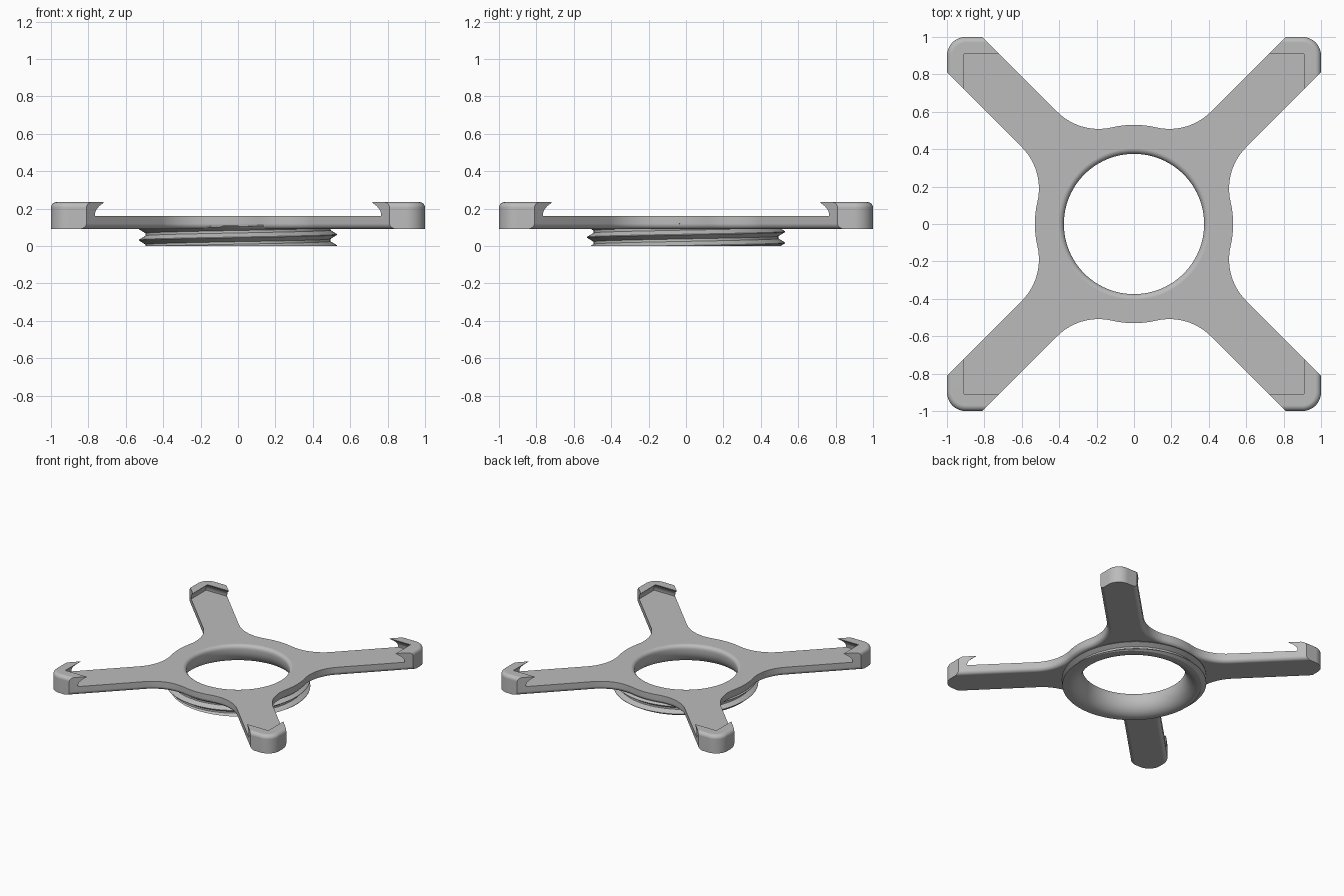
import bpy, bmesh, math
from math import sin, cos, pi, radians

cube = bpy.data.objects.get("Cube")
if cube:
    bpy.data.objects.remove(cube, do_unlink=True)

grey = bpy.data.materials.new("plain_grey")
grey.use_nodes = True
grey.diffuse_color = (0.5, 0.5, 0.5, 1)
grey.node_tree.nodes["Principled BSDF"].inputs["Base Color"].default_value = (0.5, 0.5, 0.5, 1)

BASE, DECK, TOP = 0.09, 0.16, 0.235     # arm underside, arm top, hook top
SEAT, BORE = 0.12, 0.375                # height where collar meets plate, hole radius
R_DISC, R_FILLET, HALF_W = 0.53, 0.312, 0.134


def finish(bm, name):
    bmesh.ops.recalc_face_normals(bm, faces=bm.faces)
    me = bpy.data.meshes.new(name)
    bm.to_mesh(me)
    bm.free()
    me.materials.append(grey)
    ob = bpy.data.objects.new(name, me)
    bpy.context.collection.objects.link(ob)
    return ob


def activate(ob):
    bpy.ops.object.select_all(action='DESELECT')
    ob.select_set(True)
    bpy.context.view_layer.objects.active = ob


def loft(rings, name, cap=True):
    """Skin a list of closed rings of equal length."""
    bm = bmesh.new()
    rows = [[bm.verts.new(p) for p in ring] for ring in rings]
    n = len(rows[0])
    for a, b in zip(rows, rows[1:]):
        for i in range(n):
            j = (i + 1) % n
            bm.faces.new((a[i], a[j], b[j], b[i]))
    if cap:
        bm.faces.new(rows[0])
        bm.faces.new(rows[-1])
    return finish(bm, name)


def circle(r, z, n=96):
    return [(r * cos(2 * pi * i / n), r * sin(2 * pi * i / n), z) for i in range(n)]


def arc(cx, cy, r, a0, a1, n):
    return [(cx + r * cos(a0 + (a1 - a0) * i / n), cy + r * sin(a0 + (a1 - a0) * i / n))
            for i in range(n + 1)]


def cut(ob, cutter):
    mod = ob.modifiers.new("cut", 'BOOLEAN')
    mod.operation, mod.solver, mod.object = 'DIFFERENCE', 'EXACT', cutter
    activate(ob)
    bpy.ops.object.modifier_apply(modifier=mod.name)
    bpy.data.objects.remove(cutter, do_unlink=True)


def smooth(ob):
    activate(ob)
    bpy.ops.object.shade_smooth_by_angle(angle=radians(30))
    mod = ob.modifiers.new("weighted", 'WEIGHTED_NORMAL')
    mod.keep_sharp = True


# Outline of one half arm, along u with half width v, from tip to disc
u_fillet = math.sqrt((R_DISC + R_FILLET) ** 2 - (HALF_W + R_FILLET) ** 2)
swing = math.atan2(HALF_W + R_FILLET, u_fillet)
u_corner = 0.9 * math.sqrt(2)
half = arc(u_corner, 0, 0.1, 0, pi / 4, 6)
half.append((1.28, HALF_W))
half += arc(u_fillet, HALF_W + R_FILLET, R_FILLET, -pi / 2, swing - pi, 14)
half += arc(0, 0, R_DISC, swing, pi / 4, 5)[1:]
arm = [(u, -v) for u, v in reversed(half[1:-1])] + half
outline = []
for k in range(4):
    a = pi / 4 + k * pi / 2
    outline += [(u * cos(a) - v * sin(a), u * sin(a) + v * cos(a)) for u, v in arm]

# Four-armed plate at full hook height, rounded under the sides and over the tips
bm = bmesh.new()
face = bm.faces.new([bm.verts.new((x, y, BASE)) for x, y in outline])
ext = bmesh.ops.extrude_face_region(bm, geom=[face])
bmesh.ops.translate(bm, vec=(0, 0, TOP - BASE),
                    verts=[g for g in ext["geom"] if isinstance(g, bmesh.types.BMVert)])


def is_tip(e):
    return all(abs(v.co.x) + abs(v.co.y) > 1.79 for v in e.verts)


def at_height(e, z):
    return all(abs(v.co.z - z) < 1e-4 for v in e.verts)


for z, tip, width in ((BASE, False, 0.03), (TOP, True, 0.03)):
    edges = [e for e in bm.edges if at_height(e, z) and is_tip(e) == tip]
    bmesh.ops.bevel(bm, geom=edges, offset=width, segments=5, profile=0.5,
                    affect='EDGES', clamp_overlap=False)
plate = finish(bm, "four_arm_plate")

# Square pocket with undercut walls leaves a hook on every arm tip
pocket = [(0.955, DECK), (0.954, 0.175), (0.947, 0.195), (0.932, 0.213),
          (0.908, 0.232), (0.908, 0.3)]
cut(plate, loft([[(-d, -d, z), (d, -d, z), (d, d, z), (-d, d, z)] for d, z in pocket],
                "pocket_cutter"))

# Central hole with a rounded upper rim and a seat for the collar
lip = arc(BORE + 0.03, DECK - 0.03, 0.03, pi, pi / 2, 6)
hole = [(0.43, 0.05), (0.43, SEAT), (BORE, SEAT)] + lip + [(BORE + 0.03, 0.3)]
cut(plate, loft([circle(r, z) for r, z in hole], "hole_cutter"))
smooth(plate)

# Collar: flared bore inside, helical thread outside
PITCH, ROOT, CREST, N = 0.06, 0.495, 0.53, 96
thread = [(0.0, CREST), (0.06, CREST), (0.42, ROOT), (0.64, ROOT), (1.0, CREST)]


def thread_radius(t):
    t %= 1.0
    for (a, ra), (b, rb) in zip(thread, thread[1:]):
        if t <= b:
            return ra + (rb - ra) * (t - a) / (b - a)


bm = bmesh.new()
stations = [k + t for k in range(-1, 3) for t, _ in thread[:-1]]
cols = []
for i in range(N + 1):
    turn = i / N
    col = []
    for s in stations:
        z = min(max(PITCH * (s + turn), 0), SEAT)
        r = thread_radius(z / PITCH - turn)
        col.append(bm.verts.new((r * cos(2 * pi * turn), r * sin(2 * pi * turn), z)))
    # flared bore, from seat height down to the bottom rim
    for r, z in arc(0.48, SEAT, 1, pi, 1.5 * pi, 12):
        r, z = 0.48 + (r - 0.48) * (0.48 - BORE), SEAT + (z - SEAT) * SEAT
        col.append(bm.verts.new((r * cos(2 * pi * turn), r * sin(2 * pi * turn), z)))
    cols.append(col)
for a, b in zip(cols, cols[1:]):
    m = len(a)
    for j in range(m):
        bm.faces.new((a[j], b[j], b[(j + 1) % m], a[(j + 1) % m]))
bmesh.ops.remove_doubles(bm, verts=bm.verts, dist=1e-5)
bmesh.ops.dissolve_degenerate(bm, dist=1e-5, edges=bm.edges)
collar = finish(bm, "threaded_collar")
smooth(collar)
